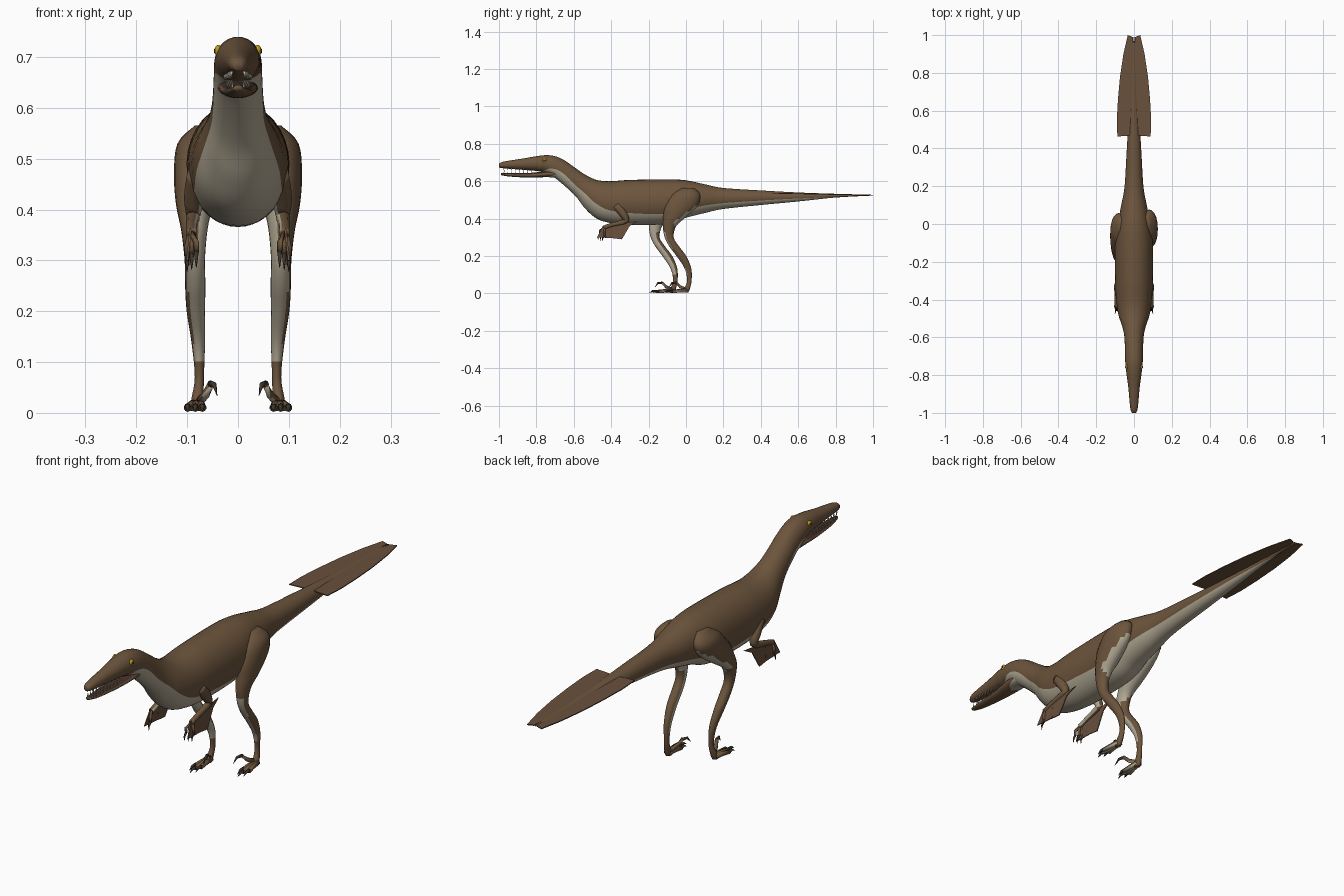
import bpy, bmesh, math
from mathutils import Vector

cube = bpy.data.objects.get("Cube")
if cube:
    bpy.data.objects.remove(cube, do_unlink=True)


def material(name, r, g, b):
    m = bpy.data.materials.new(name)
    m.use_nodes = True
    m.diffuse_color = (r, g, b, 1)
    bsdf = next(n for n in m.node_tree.nodes if n.type == 'BSDF_PRINCIPLED')
    bsdf.inputs["Base Color"].default_value = (r, g, b, 1)
    bsdf.inputs["Roughness"].default_value = 0.8
    return m


BROWN = material("brown hide", .15, .09, .046)
CREAM = material("cream belly", .45, .40, .30)
FEATHER = material("feather brown", .14, .08, .045)
CLAW = material("dark claw", .05, .036, .025)
EYE = material("amber eye", .55, .33, .01)
MOUTH = material("dark mouth", .06, .03, .022)
TOOTH = material("ivory tooth", .5, .45, .35)


def finish(name, bm, mats, smooth=True):
    mesh = bpy.data.meshes.new(name)
    bm.to_mesh(mesh)
    bm.free()
    for m in mats:
        mesh.materials.append(m)
    for p in mesh.polygons:
        p.use_smooth = smooth
    ob = bpy.data.objects.new(name, mesh)
    bpy.context.collection.objects.link(ob)
    return ob


def add_loft(bm, rings):
    """Skin a list of rings; returns (face, index around the ring)."""
    loops = [[bm.verts.new(p) for p in ring] for ring in rings]
    n, out = len(loops[0]), []
    for a, b in zip(loops, loops[1:]):
        for j in range(n):
            k = (j + 1) % n
            out.append((bm.faces.new((a[j], a[k], b[k], b[j])), j))
    for end in (loops[0], loops[-1]):
        bm.faces.new(end)
    return out


def loft(name, rings, mats, rule=None):
    bm = bmesh.new()
    faces = add_loft(bm, rings)
    bmesh.ops.recalc_face_normals(bm, faces=bm.faces)
    if rule:
        for f, j in faces:
            f.material_index = rule(j, f.calc_center_median(), f.normal)
    bmesh.ops.remove_doubles(bm, verts=bm.verts, dist=1e-5)
    return finish(name, bm, mats)


def refine(rows, steps):
    """Catmull-Rom interpolation of station rows."""
    out = []
    for i in range(len(rows) - 1):
        four = [rows[max(i - 1, 0)], rows[i], rows[i + 1], rows[min(i + 2, len(rows) - 1)]]
        for s in range(steps):
            t = s / steps
            out.append([b + .5 * t * (c - a + t * (2*a - 5*b + 4*c - d + t * (3*(b - c) + d - a)))
                        for a, b, c, d in zip(*four)])
    return out + [list(rows[-1])]


UP, LOW = 22, 14


def section(y, top, bot, half, split):
    """Oval cross-section with a vertex exactly on the colour line."""
    zc, hz = (top + bot) / 2, (top - bot) / 2
    a = math.asin(max(-1, min(1, (split - zc) / hz)))
    angles = [a + (math.pi - 2*a) * i / UP for i in range(UP)]
    angles += [math.pi - a + (math.pi + 2*a) * i / LOW for i in range(LOW)]
    return [(half * math.cos(t), y, zc + hz * math.sin(t)) for t in angles]


def tube_rings(points, n=10):
    """Round rings square to a path of (x, y, z, radius)."""
    rings, pos = [], [Vector(p[:3]) for p in points]
    for i, p in enumerate(points):
        d = pos[min(i + 1, len(pos) - 1)] - pos[max(i - 1, 0)]
        side = d.cross(Vector((.3, 1, .1)) if abs(d.y) < .7 * d.length else Vector((1, 0, 0))).normalized()
        up = side.cross(d).normalized()
        rings.append([pos[i] + p[3] * (side * math.cos(2*math.pi*k/n) + up * math.sin(2*math.pi*k/n))
                      for k in range(n)])
    return rings


def tubes(name, paths, mat, n=8):
    bm = bmesh.new()
    for path in paths:
        add_loft(bm, tube_rings(path, n))
    bmesh.ops.recalc_face_normals(bm, faces=bm.faces)
    return finish(name, bm, [mat])


def plate(name, polygons, mat):
    bm = bmesh.new()
    for poly in polygons:
        bm.faces.new([bm.verts.new(p) for p in poly])
    ob = finish(name, bm, [mat], smooth=False)
    mod = ob.modifiers.new("thickness", 'SOLIDIFY')
    mod.thickness, mod.offset = .004, 0
    return ob


# Head, neck, trunk and tail: y, top, bottom, half width, colour line
body = [(-1, .693, .674, .010, .66), (-.975, .705, .669, .020, .65), (-.87, .722, .661, .030, .64),
        (-.78, .737, .652, .042, .652), (-.72, .738, .630, .047, .668), (-.66, .718, .585, .048, .645),
        (-.59, .670, .520, .052, .578), (-.54, .636, .455, .063, .535), (-.48, .608, .402, .083, .480),
        (-.41, .600, .378, .093, .445), (-.30, .607, .366, .10, .430), (-.10, .610, .372, .10, .425),
        (0, .605, .405, .086, .450), (.10, .584, .430, .068, .470), (.20, .564, .452, .050, .483),
        (.40, .551, .473, .038, .497), (.60, .540, .492, .025, .508), (.80, .533, .513, .012, .516),
        (.99, .528, .523, .003, .52)]
loft("body", [section(*s) for s in refine(body, 5)], [BROWN, CREAM], lambda j, c, n: int(j >= UP))

# Lower jaw
jaw = [(-.99, .645, .633, .009, .6), (-.94, .643, .625, .019, .6), (-.83, .645, .619, .029, .6),
       (-.74, .655, .622, .039, .625), (-.67, .66, .615, .036, .64)]
loft("lower_jaw", [section(*s) for s in refine(jaw, 5)], [BROWN, CREAM, MOUTH],
     lambda j, c, n: 2 if n.z > .75 else int(j >= UP))

# Teeth in both jaws
teeth = []
for side in (1, -1):
    for i in range(9):
        y, x = -.975 + .021 * i, side * (.013 + .0016 * i)
        teeth.append([(x, y, .672 - .001 * i, .0035), (x, y + .003, .655, .0005)])
        teeth.append([(x * .85, y, .638, .003), (x * .85, y + .003, .655, .0005)])
tubes("teeth", teeth, TOOTH, 5)

# Eyes
for side, label in ((1, "left"), (-1, "right")):
    bm = bmesh.new()
    bmesh.ops.create_uvsphere(bm, u_segments=14, v_segments=8, radius=.012)
    bmesh.ops.scale(bm, vec=(.6, 1, 1), verts=bm.verts)
    bmesh.ops.translate(bm, vec=(side * .039, -.757, .712), verts=bm.verts)
    finish(label + "_eye", bm, [EYE])
    tubes(label + "_pupil", [[(side * .0455, -.757, .712, .005), (side * .0468, -.757, .712, .004)]], CLAW)

# Legs: height, y, x, half width, half depth
leg = [(.565, .01, .065, .02, .03), (.53, .0, .079, .04, .075), (.47, -.025, .085, .041, .088),
       (.41, -.06, .086, .036, .062), (.36, -.088, .086, .026, .036), (.30, -.090, .085, .020, .024),
       (.25, -.062, .084, .020, .026), (.20, -.025, .083, .018, .026), (.135, .010, .078, .013, .018),
       (.07, .018, .076, .009, .012), (.025, .006, .080, .012, .015), (.004, -.002, .081, .011, .014)]
for side, label in ((1, "left"), (-1, "right")):
    shift = 0 if side == 1 else -.075

    def stride(z):
        return shift * min(1, max(.25, (.56 - z) / .2))

    def leg_rule(j, c, n):
        if c.z < .1:
            return 0
        inner = n.x * side < -.35
        if c.z > .33:
            return int(inner or n.z < -.4)
        return int(n.y < -.55 or (inner and n.y < .2))

    rings = [[(side * x + rx * math.cos(t), y + stride(z) + ry * math.sin(t), z)
              for t in (2 * math.pi * k / 20 for k in range(20))]
             for z, y, x, rx, ry in refine(leg, 4)]
    loft(label + "_leg", rings, [BROWN, CREAM], leg_rule)

    # Toes, raised sickle toe and claws
    toes, claws = [], []
    for x0, x1, reach in ((.076, .070, -.070), (.081, .084, -.088), (.086, .099, -.070)):
        toes.append([(side * x0, shift + .005, .016, .011), (side * (x0 + x1) / 2, shift + reach / 2, .014, .009),
                     (side * x1, shift + reach, .010, .008)])
        claws.append([(side * x1, shift + reach + .004, .012, .007), (side * x1, shift + reach - .016, .013, .005),
                      (side * x1, shift + reach - .034, .003, .0006)])
    toes.append([(side * .076, shift, .022, .009), (side * .064, shift - .03, .035, .008),
                 (side * .053, shift - .052, .058, .007)])
    claws.append([(side * .054, shift - .05, .057, .007), (side * .047, shift - .075, .056, .005),
                  (side * .041, shift - .092, .034, .0006)])
    for i, path in enumerate(toes):
        loft(f"{label}_toe_{i + 1}", tube_rings(path), [BROWN, CREAM], lambda j, c, n: int(n.z < -.4))
    tubes(label + "_foot_claws", claws, CLAW)

    # Arm, fingers and hand claws
    arm = [(side * .075, -.37, .47, .026), (side * .086, -.335, .425, .021), (side * .088, -.32, .39, .015),
           (side * .090, -.35, .378, .013), (side * .092, -.40, .366, .011), (side * .092, -.44, .352, .011)]
    loft(label + "_arm", tube_rings(refine(arm, 3)), [BROWN, CREAM], lambda j, c, n: int(n.x * side < -.5))
    fingers, nails = [], []
    for i in range(3):
        x, y, z = side * (.082 + .009 * i), -.458 + .012 * i, .315 - .004 * i
        fingers.append([(side * .092, -.435, .355, .007), (x, y - .003, z + .02, .006), (x, y, z, .005)])
        nails.append([(x, y, z + .003, .005), (x, y - .012, z - .012, .0035), (x, y - .012, z - .03, .0005)])
    tubes(label + "_fingers", fingers, BROWN)
    tubes(label + "_hand_claws", nails, CLAW)

    # Forearm feathers
    plate(label + "_wing_feathers", [
        [(side * .093, -.445, .362), (side * .093, -.385, .372), (side * .098, -.385, .296), (side * .1, -.475, .300)],
        [(side * .093, -.395, .370), (side * .088, -.255, .386), (side * .094, -.30, .362),
         (side * .098, -.343, .290), (side * .097, -.395, .296)]], FEATHER)

    # Tail fan
    outline = [(.0, .47), (.088, .463), (.091, .55), (.085, .66), (.074, .78), (.056, .90),
               (.033, 1.0), (.006, .99), (.0, .90)]
    plate(label + "_tail_fan", [[(side * x, y, .536 - .011 * (y - .46) / .54) for x, y in outline]], FEATHER)
